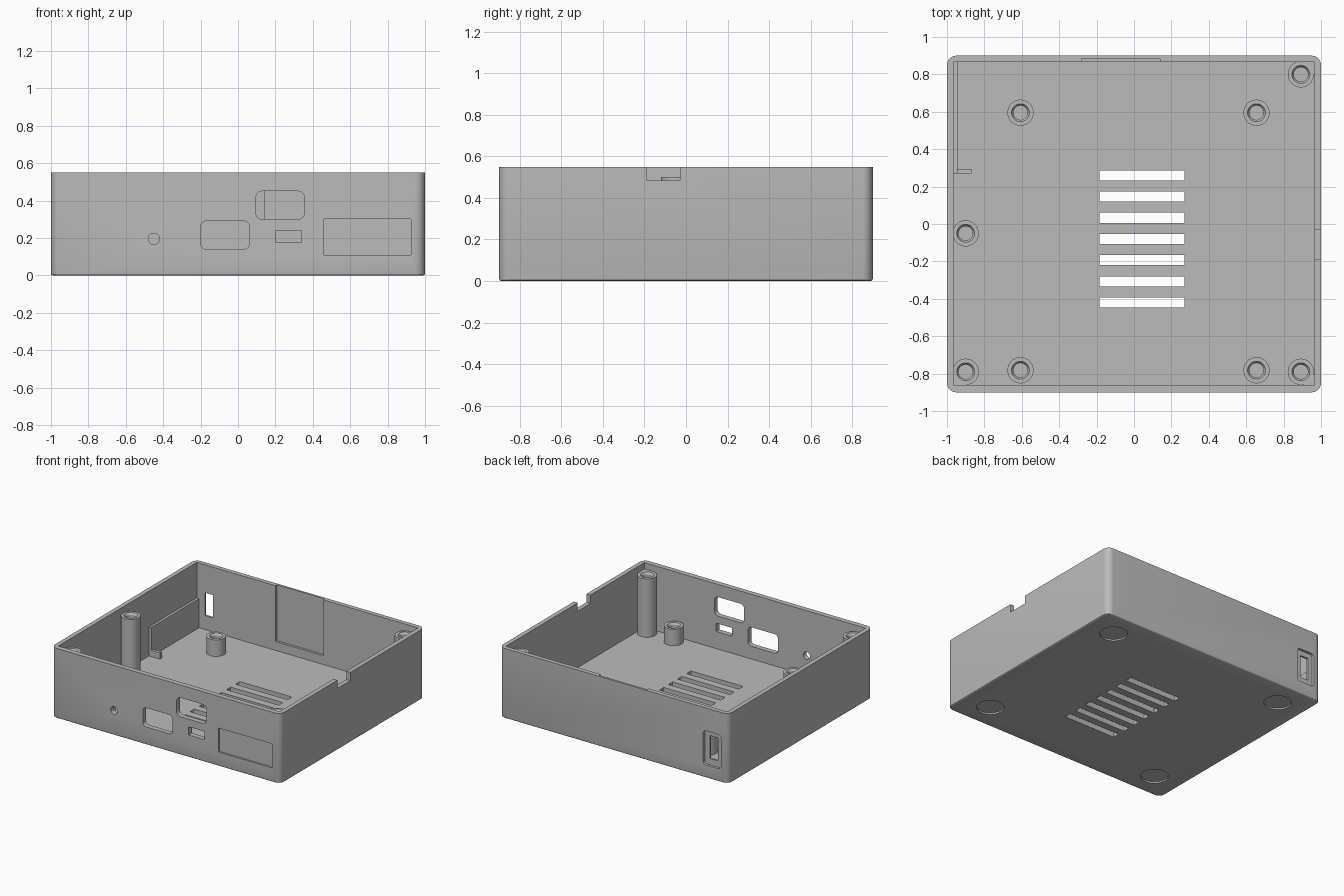
import bpy, bmesh, math
from mathutils import Vector

if "Cube" in bpy.data.objects:
    bpy.data.objects.remove(bpy.data.objects["Cube"], do_unlink=True)

grey = bpy.data.materials.new("grey plastic")
grey.use_nodes = True
grey.diffuse_color = (0.5, 0.5, 0.5, 1)
grey.node_tree.nodes["Principled BSDF"].inputs["Base Color"].default_value = (0.5, 0.5, 0.5, 1)

FLOOR = 0.04
HEIGHT = 0.55


def make_object(name, bm):
    bmesh.ops.recalc_face_normals(bm, faces=bm.faces)
    mesh = bpy.data.meshes.new(name)
    bm.to_mesh(mesh)
    bm.free()
    obj = bpy.data.objects.new(name, mesh)
    mesh.materials.append(grey)
    bpy.context.collection.objects.link(obj)
    return obj


def block(name, lo, hi, axis=2, radius=0, base_bevel=0):
    """Box between two corners, rounded along one axis, with an optional bottom bevel."""
    lo, hi = Vector(lo), Vector(hi)
    bm = bmesh.new()
    bmesh.ops.create_cube(bm, size=1)
    for v in bm.verts:
        v.co = [(lo[i] + hi[i]) / 2 + v.co[i] * (hi[i] - lo[i]) for i in range(3)]
    if radius:
        edges = [e for e in bm.edges
                 if abs((e.verts[0].co - e.verts[1].co).normalized()[axis]) > 0.9]
        bmesh.ops.bevel(bm, geom=edges, offset=radius, segments=8, profile=0.5, affect="EDGES")
    if base_bevel:
        edges = [e for e in bm.edges if all(abs(v.co.z - lo.z) < 1e-5 for v in e.verts)]
        bmesh.ops.bevel(bm, geom=edges, offset=base_bevel, segments=3, profile=0.5, affect="EDGES")
    return make_object(name, bm)


def lathe(name, profile, centre, sides=40):
    """Turn a radius/height profile about z; radius 0 closes the end."""
    bm = bmesh.new()
    verts = [bm.verts.new((r, 0, z)) for r, z in profile]
    edges = [bm.edges.new(pair) for pair in zip(verts, verts[1:])]
    bmesh.ops.spin(bm, geom=verts + edges, cent=(0, 0, 0), axis=(0, 0, 1),
                   angle=math.tau, steps=sides, use_duplicate=False)
    bmesh.ops.remove_doubles(bm, verts=bm.verts, dist=1e-5)
    bmesh.ops.translate(bm, verts=bm.verts, vec=centre)
    return make_object(name, bm)


def cut(target, cutter):
    cutter.hide_render = True
    mod = target.modifiers.new("cut", "BOOLEAN")
    mod.operation = "DIFFERENCE"
    mod.solver = "EXACT"
    mod.object = cutter
    bpy.context.view_layer.objects.active = target
    bpy.ops.object.modifier_apply(modifier=mod.name)
    bpy.data.objects.remove(cutter, do_unlink=True)


def smooth(obj):
    bpy.ops.object.select_all(action="DESELECT")
    obj.select_set(True)
    bpy.context.view_layer.objects.active = obj
    bpy.ops.object.shade_smooth_by_angle(angle=math.radians(30))


# Open tray
shell = block("case_shell", (-1, -0.9, 0), (1, 0.9, HEIGHT), radius=0.05, base_bevel=0.01)
cut(shell, block("cavity", (-0.965, -0.86, FLOOR), (0.965, 0.865, 1)))

# Floor vents
for i in range(7):
    y = -0.42 + i * 0.1133
    cut(shell, block("vent", (-0.185, y - 0.027, -0.1), (0.27, y + 0.027, 0.1), radius=0.006))

# Front ports: x range, z range, corner radius
for x0, x1, z0, z1, r in [(-0.2, 0.06, 0.14, 0.29, 0.03), (0.095, 0.355, 0.3, 0.45, 0.035),
                          (0.2, 0.34, 0.175, 0.24, 0.005), (-0.48, -0.42, 0.165, 0.225, 0.0299)]:
    cut(shell, block("port", (x0, -1, z0), (x1, -0.8, z1), axis=1, radius=r))

# Front label recess
cut(shell, block("label", (0.46, -1, 0.11), (0.925, -0.885, 0.3)))

# Back switch opening with its outer recess
cut(shell, block("switch_recess", (-0.935, 0.88, 0.1), (-0.78, 1, 0.37), axis=1, radius=0.025))
cut(shell, block("switch_slot", (-0.895, 0.8, 0.15), (-0.825, 1, 0.33)))

# Thinned panel inside the back wall
cut(shell, block("panel_recess", (-0.28, 0.8, 0.11), (0.14, 0.883, 1)))

# Cable notch in the side wall
cut(shell, block("notch", (0.9, -0.19, 0.485), (1.1, -0.03, 1)))

# Round foot recesses underneath
for x in (-0.77, 0.77):
    for y in (-0.69, 0.69):
        cut(shell, lathe("foot", [(0, -0.1), (0.1, -0.1), (0.1, 0.012), (0, 0.012)], (x, y, 0)))
smooth(shell)


# Screw posts
def post(name, x, y, top, depth):
    profile = [(0, FLOOR - 0.01), (0.07, FLOOR - 0.01), (0.07, top), (0.048, top),
               (0.038, top - 0.015), (0.038, top - depth), (0, top - depth)]
    smooth(lathe(name, profile, (x, y, 0)))


for i, (x, y) in enumerate([(0.892, 0.8), (0.892, -0.79), (-0.9, -0.79), (-0.9, -0.05)]):
    post(f"lid_post_{i + 1}", x, y, 0.5, 0.3)
for i, (x, y) in enumerate([(-0.607, 0.595), (0.655, 0.595), (-0.607, -0.782), (0.655, -0.782)]):
    post(f"board_post_{i + 1}", x, y, 0.17, 0.12)

# Triangular webs tying the posts to the case corners
for i, (sx, sy) in enumerate([(1, 1), (1, -1), (-1, -1)]):
    bm = bmesh.new()
    cx, cy = sx * 0.97, sy * 0.87
    base = bm.faces.new([bm.verts.new((cx - sx * a, cy - sy * b, FLOOR - 0.01))
                         for a, b in [(0, 0), (0.075, 0), (0, 0.075)]])
    ext = bmesh.ops.extrude_face_region(bm, geom=[base])["geom"]
    bmesh.ops.translate(bm, verts=[g for g in ext if isinstance(g, bmesh.types.BMVert)],
                        vec=(0, 0, 0.5 - FLOOR + 0.01))
    make_object(f"corner_web_{i + 1}", bm)

# Side rail and its small foot
block("side_rail", (-0.97, 0.27, FLOOR - 0.01), (-0.945, 0.87, 0.27))
block("rail_stop", (-0.97, 0.27, FLOOR - 0.01), (-0.87, 0.295, 0.09))
